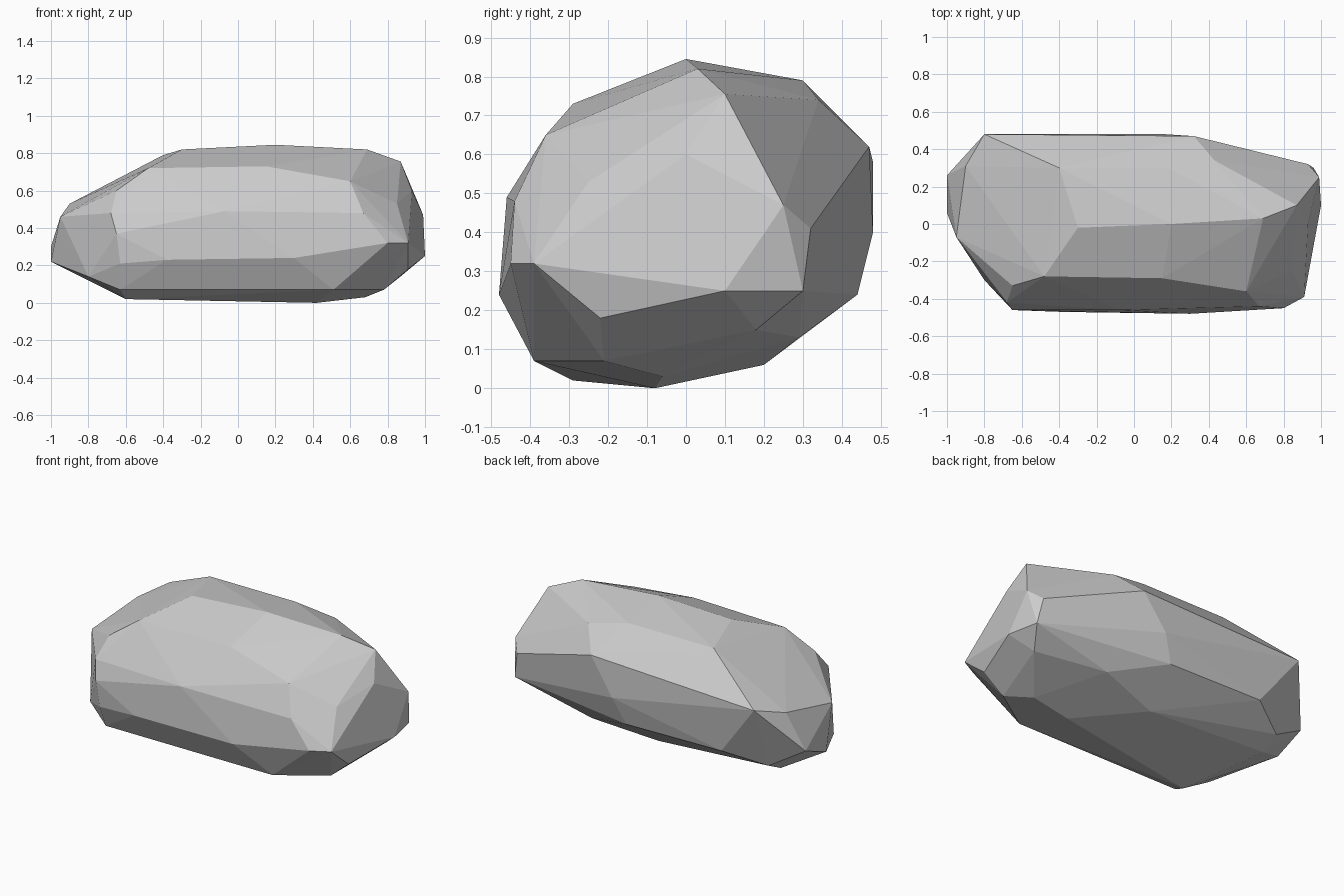
import bpy
import bmesh
import math

default_cube = bpy.data.objects.get("Cube")
if default_cube:
    bpy.data.objects.remove(default_cube, do_unlink=True)


def flat_material(name, value):
    """Plain matt grey shared by viewport and render."""
    material = bpy.data.materials.new(name)
    material.use_nodes = True
    colour = (value, value, value, 1)
    material.diffuse_color = colour
    shader = material.node_tree.nodes["Principled BSDF"]
    shader.inputs["Base Color"].default_value = colour
    shader.inputs["Roughness"].default_value = 0.9
    return material


def faceted_hull(name, corner_groups, material):
    """Wrap chipped corners (in hundredths of a unit) in a convex, flat-faced skin."""
    mesh_builder = bmesh.new()
    for corners in corner_groups:
        for corner in corners:
            mesh_builder.verts.new([value / 100 for value in corner])
    bmesh.ops.convex_hull(mesh_builder, input=mesh_builder.verts[:], use_existing_faces=False)

    # Remove corners that fell inside the skin, then merge nearly flat facets
    buried = [vert for vert in mesh_builder.verts if not vert.link_faces]
    bmesh.ops.delete(mesh_builder, geom=buried, context="VERTS")
    bmesh.ops.dissolve_limit(
        mesh_builder,
        angle_limit=math.radians(2),
        verts=mesh_builder.verts[:],
        edges=mesh_builder.edges[:],
    )
    bmesh.ops.recalc_face_normals(mesh_builder, faces=mesh_builder.faces[:])
    for face in mesh_builder.faces:
        face.smooth = False

    mesh = bpy.data.meshes.new(name)
    mesh_builder.to_mesh(mesh)
    mesh_builder.free()
    mesh.materials.append(material)
    stone = bpy.data.objects.new(name, mesh)
    bpy.context.collection.objects.link(stone)
    return stone


# Crown: long ridge and the slanted top facets
crown = [
    (69, 3, 82), (20, 0, 84.5), (-30, -2, 82), (18, 30, 79), (-40, 30, 79),
    (43, 34, 74), (87, 10, 75.5), (60, -36, 65), (15, -29, 73), (-48, -28, 72),
    (-65, -33, 60),
]

# Front: broad shoulder and belly
front = [
    (80, -45, 32), (67, -44, 48), (-7, -46, 49), (-65, -46, 37),
    (-38, -47, 23), (30, -48, 24), (-63, -45, 21), (-68, -42, 48),
]

# Back: steep wall
back = [
    (32, 47, 62), (-80, 48, 58), (17, 48, 40), (10, 44, 24), (-55, 44, 25),
]

# Blunt end on the left
left_end = [
    (93, 0, 60), (85, -25, 53), (99, 25, 47), (93, 32, 41), (100, 10, 25),
    (96, 30, 25), (91, -22, 18), (91, -39, 32), (88, 18, 15),
]

# Wedge-shaped end on the right
right_end = [
    (-95, -7, 46), (-90, 31, 53), (-100, 6, 22), (-100, 26, 30),
    (-78, 31, 17), (-78, 19, 11), (-80, -30, 14),
]

# Underside: shallow keel
underside = [
    (51, -39, 7), (-63, -39, 7), (-60, -29, 2), (42, -8, 0),
    (68, -6, 3), (78, -21, 7), (5, 20, 6), (44, 29, 13),
]

stone_grey = flat_material("stone grey", 0.6)
faceted_hull("stone", (crown, front, back, left_end, right_end, underside), stone_grey)
